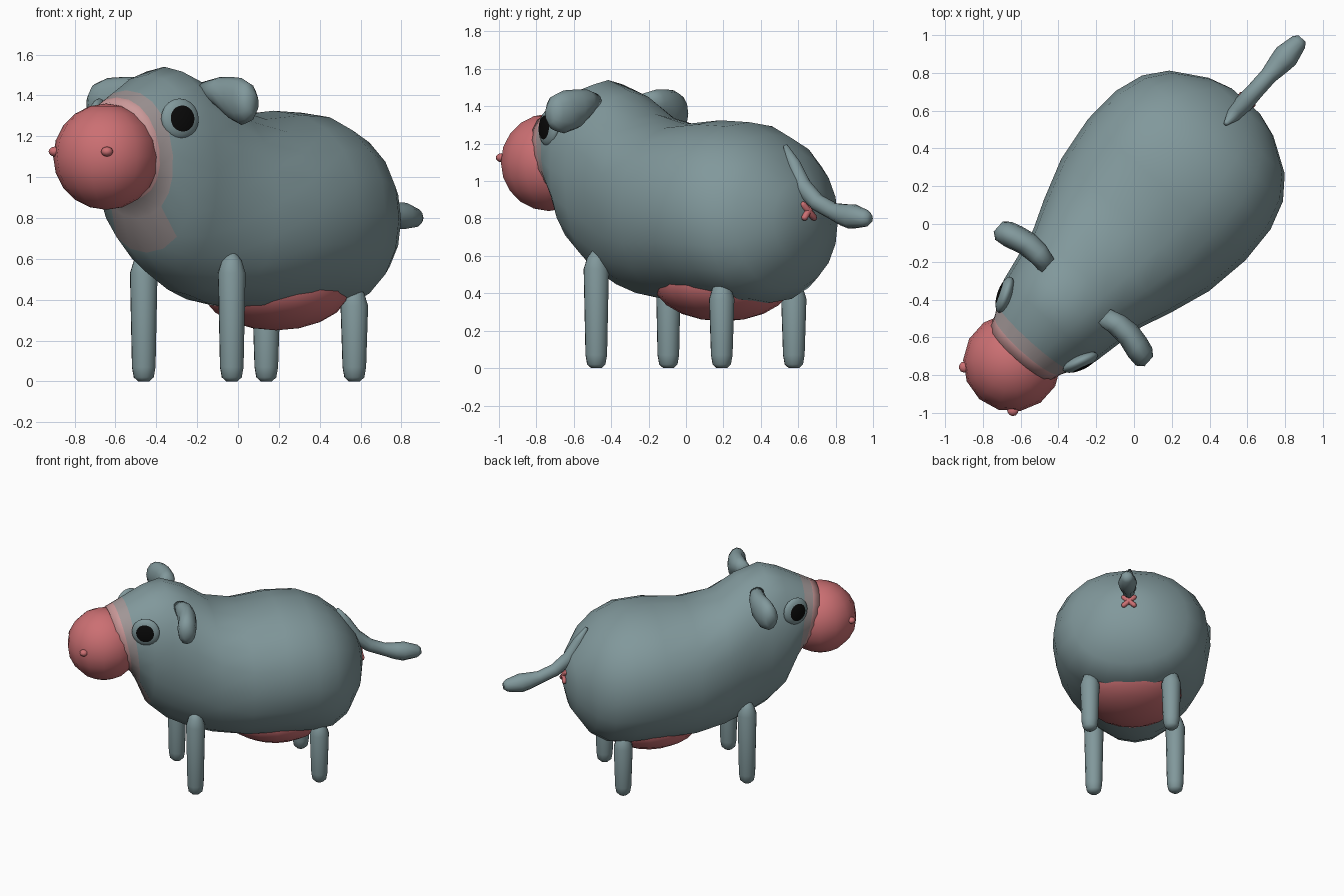
import bpy, bmesh, math
from mathutils import Vector, Matrix

cube = bpy.data.objects.get("Cube")
if cube:
    bpy.data.objects.remove(cube, do_unlink=True)


def material(name, rgb):
    m = bpy.data.materials.new(name)
    m.use_nodes = True
    m.diffuse_color = (*rgb, 1)
    bsdf = next(n for n in m.node_tree.nodes if n.type == 'BSDF_PRINCIPLED')
    bsdf.inputs["Base Color"].default_value = (*rgb, 1)
    bsdf.inputs["Roughness"].default_value = 0.8
    return m


grey = material("grey_hide", (0.22, 0.315, 0.33))
pink = material("pink_skin", (0.60, 0.16, 0.17))
pale = material("pale_pink", (0.60, 0.32, 0.32))
dusty = material("dusty_pink", (0.36, 0.31, 0.31))
black = material("black_pupil", (0.003, 0.003, 0.003))

# The animal is built facing -y, then turned as a whole
TURN = Matrix.Rotation(math.radians(-41.8), 4, 'Z') @ Matrix.Translation((0.008, 0, 0))


def finish(name, bm, mats, rule=None):
    bmesh.ops.recalc_face_normals(bm, faces=bm.faces)
    for f in bm.faces:
        f.smooth = True
        if rule:
            f.material_index = rule(f.calc_center_median())
    bm.transform(TURN)
    mesh = bpy.data.meshes.new(name)
    bm.to_mesh(mesh)
    bm.free()
    for m in mats:
        mesh.materials.append(m)
    ob = bpy.data.objects.new(name, mesh)
    bpy.context.collection.objects.link(ob)
    return ob


def loft(name, rings, mats, seg=16, rule=None, power=1.0):
    """Skin rings given as (centre, two radius vectors); a power below 1 squares them."""
    bm = bmesh.new()
    loops = []
    for c, a, b in rings:
        loop = []
        for i in range(seg):
            t = 2 * math.pi * i / seg
            p, q = (math.copysign(abs(k) ** power, k) for k in (math.cos(t), math.sin(t)))
            loop.append(bm.verts.new(c + a * p + b * q))
        loops.append(loop)
    for lo, hi in zip(loops, loops[1:]):
        for i in range(seg):
            j = (i + 1) % seg
            bm.faces.new((lo[i], lo[j], hi[j], hi[i]))
    bm.faces.new(loops[0])
    bm.faces.new(loops[-1])
    return finish(name, bm, mats, rule)


def tube(name, path, mat, seg=10):
    """Round tube through (x, y, z, radius) points."""
    pts = [Vector(p[:3]) for p in path]
    rings = []
    for i, p in enumerate(pts):
        t = (pts[min(i + 1, len(pts) - 1)] - pts[max(i - 1, 0)]).normalized()
        side = t.cross(Vector((0, 1, 0.3))).normalized()
        rings.append((p, side * path[i][3], t.cross(side) * path[i][3]))
    return loft(name, rings, [mat], seg)


def ball(name, centre, radii, mats, rot=Matrix(), seg=14, rings=10, rule=None):
    bm = bmesh.new()
    bmesh.ops.create_uvsphere(bm, u_segments=seg, v_segments=rings, radius=1)
    if rule:
        for f in bm.faces:
            f.material_index = rule(f.calc_center_median())
    bm.transform(Matrix.Translation(centre) @ rot @ Matrix.Diagonal((*radii, 1)))
    return finish(name, bm, mats)


# Body and head: y, half width, top, bottom, forward lean of the ring
profile = [
    (-0.90, 0.22, 1.365, 0.92, 0.05), (-0.85, 0.235, 1.39, 0.89, 0.05),
    (-0.79, 0.27, 1.425, 0.80, 0.04), (-0.68, 0.325, 1.50, 0.63, 0.0),
    (-0.55, 0.35, 1.54, 0.51, 0.0), (-0.38, 0.385, 1.475, 0.425, 0.0),
    (-0.22, 0.45, 1.36, 0.38, 0.0), (0.0, 0.525, 1.305, 0.35, 0.0),
    (0.25, 0.56, 1.325, 0.35, 0.0), (0.46, 0.55, 1.315, 0.34, 0.0),
    (0.615, 0.50, 1.25, 0.35, 0.0), (0.73, 0.41, 1.16, 0.42, 0.0),
    (0.84, 0.23, 1.01, 0.58, 0.0), (0.88, 0.1, 0.91, 0.73, 0.0),
]
body = [(Vector((0, y, (t + b) / 2)), Vector((w, 0, 0)), Vector((0, -lean, (t - b) / 2)))
        for y, w, t, b, lean in profile]


def muzzle_band(c):
    depth = c.y + 0.2 * (c.z - 1.13)
    return 1 if depth < -0.85 else 2 if depth < -0.79 else 0


loft("body", body, [grey, pale, dusty], 20, muzzle_band, 0.93)

# Muzzle and udder
ball("muzzle", (0, -0.977, 1.10), (0.26, 0.26, 0.26), [pink])
ball("udder", (0, 0.27, 0.46), (0.36, 0.38, 0.21), [pink], seg=18)

for s, side in ((1, "left"), (-1, "right")):
    # Nostril bumps
    ball(side + "_nostril", (s * 0.172, -1.163, 1.125), (0.03, 0.03, 0.024), [pink], seg=10, rings=8)

    # Eye: flattened ball with a dark cap
    look = Vector((s * 0.92, -0.39, 0.06)).to_track_quat('Z', 'Y').to_matrix().to_4x4()
    ball(side + "_eye", (s * 0.268, -0.735, 1.285), (0.10, 0.10, 0.04), [grey, black], look, 20, 18,
         lambda c: 1 if c.z > 0 and math.hypot(c.x, c.y) < 0.66 else 0)

    # Ear: flat drop with a blunt end
    ear = [(0.20, -0.47, 1.43, 0.05, 0.04), (0.28, -0.455, 1.415, 0.06, 0.075),
           (0.36, -0.455, 1.385, 0.066, 0.105), (0.44, -0.475, 1.37, 0.07, 0.115),
           (0.50, -0.488, 1.365, 0.064, 0.095), (0.535, -0.49, 1.36, 0.035, 0.05)]
    loft(side + "_ear", [(Vector((s * x, y, z)), Vector((0, a, 0)), Vector((0, 0, b)))
                         for x, y, z, a, b in ear], [grey], 12)

    # Legs with rounded feet
    for y, top, end in ((-0.378, 0.63, "front"), (0.522, 0.47, "back")):
        tube(f"{side}_{end}_leg",
             [(s * 0.289, y, z, r) for z, r in ((0.0, 0.028), (0.02, 0.05), (0.07, 0.059),
                                                (top - 0.1, 0.069), (top - 0.04, 0.05), (top, 0.02))],
             grey, 12)

    # Crossed strokes under the tail
    tube(side + "_cross_stroke", [(s * k * 0.048, 0.885 - k * 0.008, 0.84 + k * 0.045, r) for k, r in
                                  ((-1, 0.01), (-0.8, 0.018), (0.8, 0.018), (1, 0.01))], pink, 8)

# Tail
tail = [(0.72, 1.19, 0.012), (0.78, 1.09, 0.038), (0.845, 0.97, 0.05), (0.95, 0.885, 0.046),
        (1.06, 0.84, 0.046), (1.14, 0.82, 0.06), (1.20, 0.81, 0.068), (1.30, 0.80, 0.045),
        (1.325, 0.80, 0.025)]
tube("tail", [(0, y, z, r) for y, z, r in tail], grey, 10)
